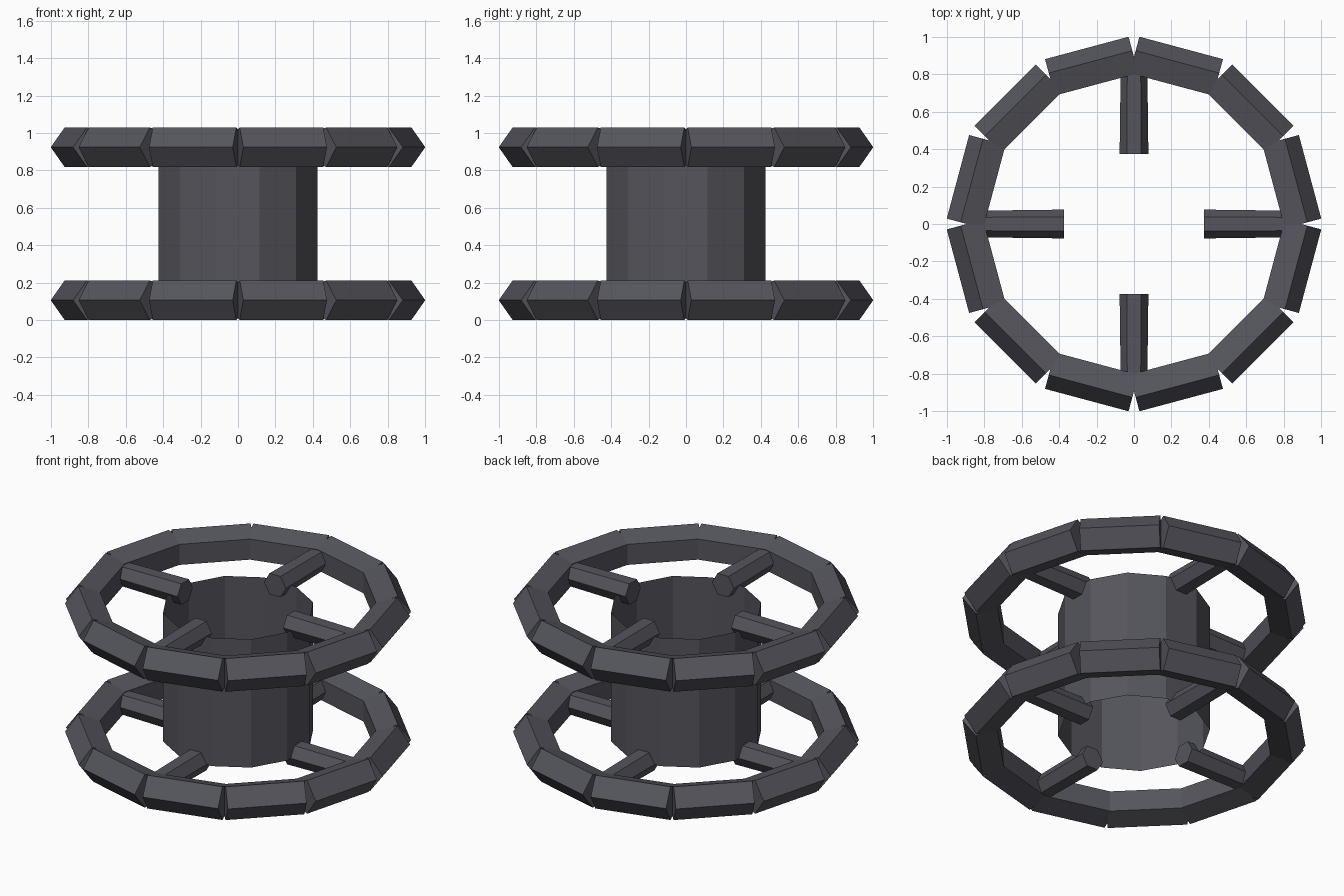
import bpy
import bmesh
import math
from mathutils import Matrix, Vector

if "Cube" in bpy.data.objects:
    bpy.data.objects.remove(bpy.data.objects["Cube"], do_unlink=True)

# Single dark slate colour
slate = bpy.data.materials.new("dark_slate")
slate.use_nodes = True
colour = (0.09, 0.09, 0.108, 1)
slate.diffuse_color = colour
slate.node_tree.nodes["Principled BSDF"].inputs["Base Color"].default_value = colour

RING_RADIUS = 0.863
BAR_RADIUS = 0.1115
LOW_Z, HIGH_Z = 0.106, 0.924
SEGMENTS = 12


def finish(name, bm):
    mesh = bpy.data.meshes.new(name)
    bm.to_mesh(mesh)
    bm.free()
    mesh.materials.append(slate)
    obj = bpy.data.objects.new(name, mesh)
    bpy.context.collection.objects.link(obj)
    return obj


def add_prism(bm, sides, start, end, r_start, r_end, out, up):
    """Capped straight bar whose first corner points along 'out'."""
    loops = []
    for centre, r in ((start, r_start), (end, r_end)):
        angles = [math.tau * i / sides for i in range(sides)]
        loops.append([bm.verts.new(centre + r * (math.cos(a) * out + math.sin(a) * up))
                      for a in angles])
    a, b = loops
    faces = [bm.faces.new(a), bm.faces.new(b)]
    for i in range(sides):
        j = (i + 1) % sides
        faces.append(bm.faces.new((a[i], a[j], b[j], b[i])))
    bmesh.ops.recalc_face_normals(bm, faces=faces)


UP = Vector((0, 0, 1))

for level, z in (("lower", LOW_Z), ("upper", HIGH_Z)):
    # Ring of separate five-sided bars, ridge facing outward
    bm = bmesh.new()
    half = RING_RADIUS * math.tan(math.pi / SEGMENTS)
    for i in range(SEGMENTS):
        angle = math.tau * (i + 0.5) / SEGMENTS
        out = Vector((math.cos(angle), math.sin(angle), 0))
        along = UP.cross(out)
        mid = out * RING_RADIUS + UP * z
        add_prism(bm, 5, mid - along * half, mid + along * half,
                  BAR_RADIUS, BAR_RADIUS, out, UP)
    finish(level + "_ring", bm)

    # Four six-sided spokes reaching into the hub
    bm = bmesh.new()
    for i in range(4):
        out = Matrix.Rotation(i * math.pi / 2, 3, "Z") @ Vector((1, 0, 0))
        add_prism(bm, 6, out * 0.373 + UP * z, out * 0.85 + UP * z,
                  0.077, 0.071, UP.cross(out), UP)
    finish(level + "_spokes", bm)

# Open twelve-sided hub sleeve
bm = bmesh.new()
bmesh.ops.create_cone(bm, cap_ends=False, segments=SEGMENTS, radius1=0.44,
                      radius2=0.44, depth=HIGH_Z - LOW_Z)
bmesh.ops.rotate(bm, verts=bm.verts, matrix=Matrix.Rotation(math.pi / SEGMENTS, 3, "Z"))
bmesh.ops.translate(bm, verts=bm.verts, vec=UP * (HIGH_Z + LOW_Z) / 2)
# Keep a flat side facing each axis
first = min(bm.verts, key=lambda v: abs(v.co.y))
if abs(first.co.y) < 0.01:
    bmesh.ops.rotate(bm, verts=bm.verts, matrix=Matrix.Rotation(math.pi / SEGMENTS, 3, "Z"))
finish("hub_sleeve", bm)
